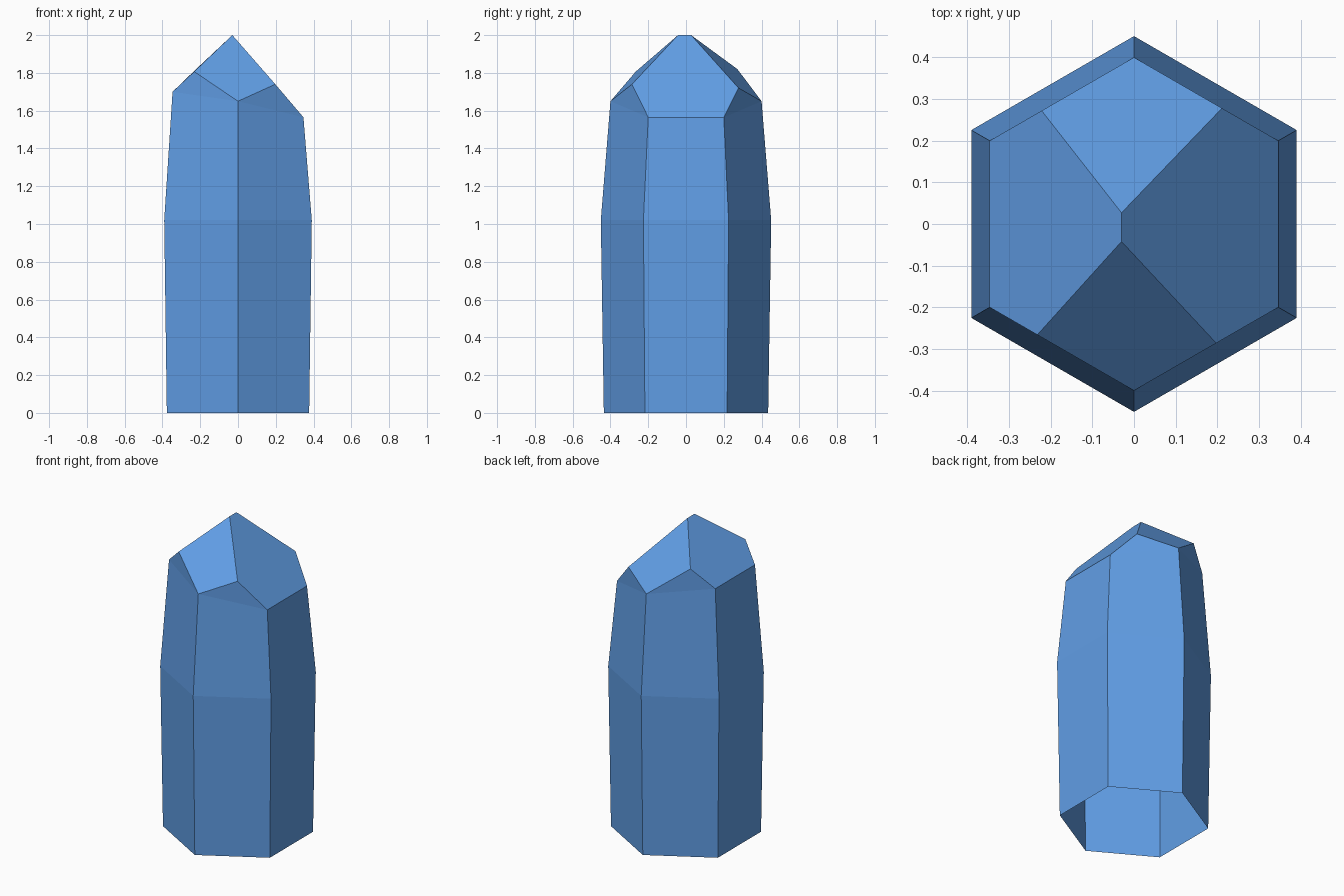
import bpy, bmesh
from math import cos, sin, radians
from mathutils import Vector

cube = bpy.data.objects.get("Cube")
if cube:
    bpy.data.objects.remove(cube, do_unlink=True)

# Material
blue = bpy.data.materials.new("crystal blue")
blue.use_nodes = True
colour = (0.119, 0.342, 0.787, 1)
blue.diffuse_color = colour
blue.node_tree.nodes["Principled BSDF"].inputs["Base Color"].default_value = colour

bm = bmesh.new()


def ring(radius, heights):
    """Hexagon of vertices, counter-clockwise from the front corner."""
    return [bm.verts.new((radius * cos(radians(60 * i - 90)),
                          radius * sin(radians(60 * i - 90)), z))
            for i, z in enumerate(heights)]


def bridge(low, high):
    for i in range(6):
        j = (i + 1) % 6
        bm.faces.new((low[i], low[j], high[j], high[i]))


# Six-sided shaft, open underneath, with an uneven shoulder
base = ring(0.435, [0] * 6)
waist = ring(0.451, [1.02] * 6)
top = ring(0.4, [1.65, 1.565, 1.565, 1.65, 1.70, 1.70])
bridge(base, waist)
bridge(waist, top)


# Raised points above four of the shoulder edges
def peak(a, b, t, z):
    p = top[a].co.lerp(top[b].co, t)
    v = bm.verts.new((p.x, p.y, z))
    bm.faces.new((top[a], top[b], v))
    return v


front_left = peak(0, 1, 0.57, 1.74)
back_left = peak(2, 3, 0.39, 1.72)
back_right = peak(3, 4, 0.64, 1.82)
front_right = peak(5, 0, 0.33, 1.807)

# Short ridge and the four facets of the tip
ridge_front = bm.verts.new((-0.03, -0.042, 2))
ridge_back = bm.verts.new((-0.03, 0.027, 2))
bm.faces.new((top[0], front_left, ridge_front, front_right))
bm.faces.new((top[3], back_right, ridge_back, back_left))
bm.faces.new((top[1], top[2], back_left, ridge_back, ridge_front, front_left))
bm.faces.new((top[4], top[5], front_right, ridge_front, ridge_back, back_right))
bm.normal_update()

mesh = bpy.data.meshes.new("crystal")
bm.to_mesh(mesh)
bm.free()
mesh.materials.append(blue)
crystal = bpy.data.objects.new("crystal", mesh)
bpy.context.collection.objects.link(crystal)
